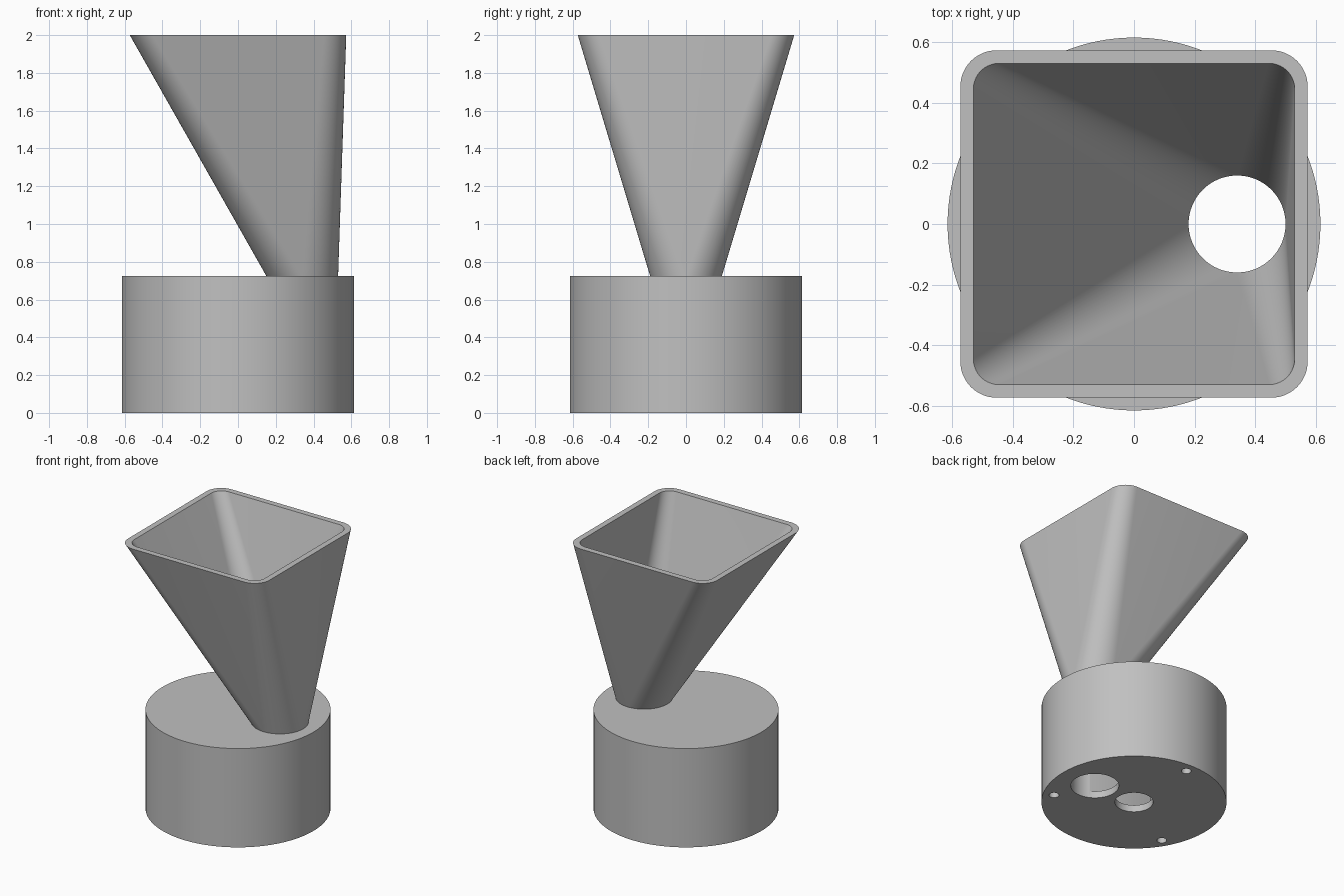
import bpy
import bmesh
from math import sin, cos, pi, radians

if "Cube" in bpy.data.objects:
    bpy.data.objects.remove(bpy.data.objects["Cube"], do_unlink=True)

grey = bpy.data.materials.new("light_grey")
grey.use_nodes = True
grey.diffuse_color = (0.53, 0.53, 0.53, 1)
grey.node_tree.nodes["Principled BSDF"].inputs["Base Color"].default_value = grey.diffuse_color

BASE_H, PORT_X, PORT_R = 0.725, 0.34, 0.16


def activate(ob):
    bpy.ops.object.select_all(action="DESELECT")
    ob.select_set(True)
    bpy.context.view_layer.objects.active = ob


def cylinder(name, r, x, y, z0, z1, sides=96):
    bpy.ops.mesh.primitive_cylinder_add(vertices=sides, radius=r, depth=z1 - z0,
                                        location=(x, y, (z0 + z1) / 2))
    ob = bpy.context.object
    ob.name = name
    return ob


def box(name, x0, x1, y0, y1, z0, z1):
    bpy.ops.mesh.primitive_cube_add(size=1, location=((x0 + x1) / 2, (y0 + y1) / 2, (z0 + z1) / 2))
    ob = bpy.context.object
    ob.name = name
    ob.scale = (x1 - x0, y1 - y0, z1 - z0)
    return ob


def cut(ob, cutter):
    mod = ob.modifiers.new("cut", "BOOLEAN")
    mod.operation, mod.solver, mod.object = "DIFFERENCE", "EXACT", cutter
    activate(ob)
    bpy.ops.object.modifier_apply(modifier=mod.name)
    bpy.data.objects.remove(cutter, do_unlink=True)


def finish(ob):
    ob.data.materials.clear()
    ob.data.materials.append(grey)
    activate(ob)
    bpy.ops.object.shade_smooth_by_angle(angle=radians(30))


# Base drum with outlet tube, inner chamber, shaft hole and three screw holes
base = cylinder("base_drum", 0.615, 0, 0, 0, BASE_H, 128)
cut(base, cylinder("outlet_cutter", PORT_R, PORT_X, 0, -0.1, 1))
cut(base, box("chamber_cutter", -0.26, PORT_X, -0.14, 0.14, 0.05, 0.5))
cut(base, cylinder("shaft_cutter", 0.127, 0, 0, -0.1, 0.2, 64))
for k in range(3):
    a = radians(90 + 120 * k)
    cut(base, cylinder("screw_cutter", 0.033, 0.54 * cos(a), 0.54 * sin(a), -0.1, 0.25, 32))
finish(base)


# Hopper: round neck lofted to a rounded square mouth, with inner and outer walls
def ring(bm, cx, half, corner, z, steps=16):
    verts = []
    for q in range(4):
        mid = pi / 4 + q * pi / 2
        sx, sy = (1 if cos(mid) > 0 else -1), (1 if sin(mid) > 0 else -1)
        for i in range(steps + 1):
            a = q * pi / 2 + i * pi / 2 / steps
            verts.append(bm.verts.new((cx + sx * (half - corner) + corner * cos(a),
                                       sy * (half - corner) + corner * sin(a), z)))
    return verts


def bridge(bm, a, b):
    n = len(a)
    for i in range(n):
        j = (i + 1) % n
        bm.faces.new((a[i], a[j], b[j], b[i]))


bm = bmesh.new()
rings = [ring(bm, PORT_X, 0.19, 0.19, BASE_H),
         ring(bm, 0, 0.573, 0.12, 2),
         ring(bm, 0, 0.53, 0.085, 2),
         ring(bm, PORT_X, PORT_R, PORT_R, BASE_H)]
for lower, upper in zip(rings, rings[1:]):
    bridge(bm, lower, upper)
bmesh.ops.remove_doubles(bm, verts=bm.verts, dist=0.0001)
bmesh.ops.recalc_face_normals(bm, faces=bm.faces)
mesh = bpy.data.meshes.new("hopper")
bm.to_mesh(mesh)
bm.free()
hopper = bpy.data.objects.new("hopper", mesh)
bpy.context.collection.objects.link(hopper)
finish(hopper)
